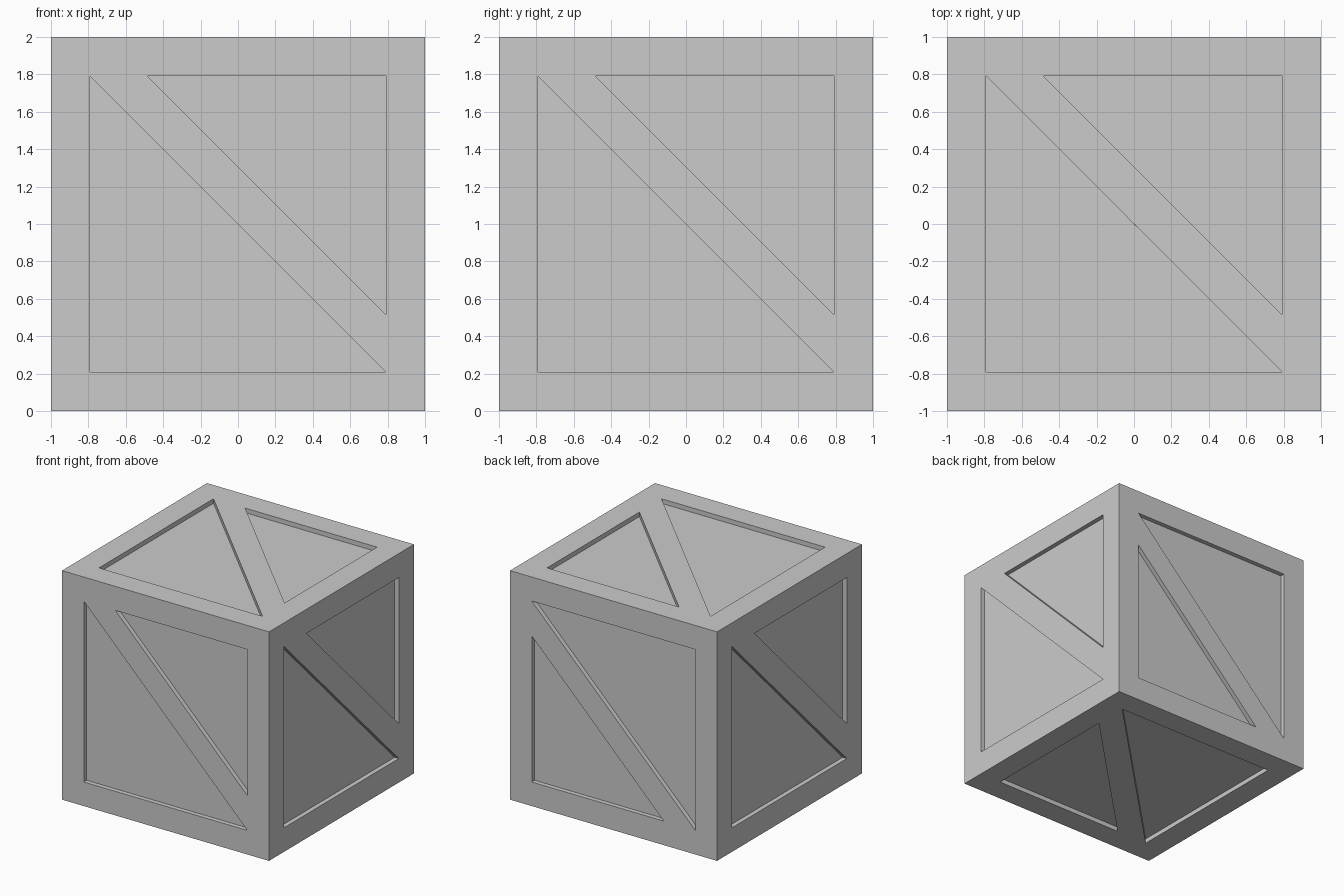
import bpy, bmesh
from math import pi
from mathutils import Matrix, Vector

if "Cube" in bpy.data.objects:
    bpy.data.objects.remove(bpy.data.objects["Cube"])

DEPTH = 0.04   # recess depth
E = 0.79       # inner edge of the frame
S = 0.485      # where the diagonal brace meets the frame

# Recess outlines on the front face, measured from its centre
PANELS = [[(-E, -E), (E, -E), (-E, E)],
          [(E, E), (-S, E), (E, -S)]]

# Front, top, back, bottom roll around x; the two sides turn around z
TURNS = [Matrix.Rotation(-i * pi / 2, 4, 'X') for i in range(4)]
TURNS += [Matrix.Rotation(a, 4, 'Z') for a in (pi / 2, -pi / 2)]
CENTRE = Matrix.Translation((0, 0, 1))


def new_object(name, bm):
    bmesh.ops.recalc_face_normals(bm, faces=bm.faces[:])
    mesh = bpy.data.meshes.new(name)
    bm.to_mesh(mesh)
    bm.free()
    obj = bpy.data.objects.new(name, mesh)
    bpy.context.collection.objects.link(obj)
    return obj


def add_prism(bm, outline, turn):
    """Triangular prism poking through one face of the crate."""
    m = CENTRE @ turn
    base = bm.faces.new([bm.verts.new(m @ Vector((x, -1 + DEPTH, z))) for x, z in outline])
    ext = bmesh.ops.extrude_face_region(bm, geom=[base], use_keep_orig=True)
    verts = [v for v in ext["geom"] if isinstance(v, bmesh.types.BMVert)]
    out = turn.to_3x3() @ Vector((0, -0.2, 0))
    bmesh.ops.translate(bm, verts=verts, vec=out)


# Solid crate
bm = bmesh.new()
bmesh.ops.create_cube(bm, size=2, matrix=CENTRE)
crate = new_object("crate", bm)

# All twelve recess cutters in one mesh
bm = bmesh.new()
for turn in TURNS:
    for outline in PANELS:
        add_prism(bm, outline, turn)
cutter = new_object("recess_cutter", bm)
cutter.hide_render = True

# Cut the recesses, then drop the cutter
mod = crate.modifiers.new("recesses", 'BOOLEAN')
mod.operation = 'DIFFERENCE'
mod.solver = 'EXACT'
mod.object = cutter
bpy.context.view_layer.objects.active = crate
crate.select_set(True)
bpy.ops.object.modifier_apply(modifier=mod.name)
bpy.data.objects.remove(cutter)
